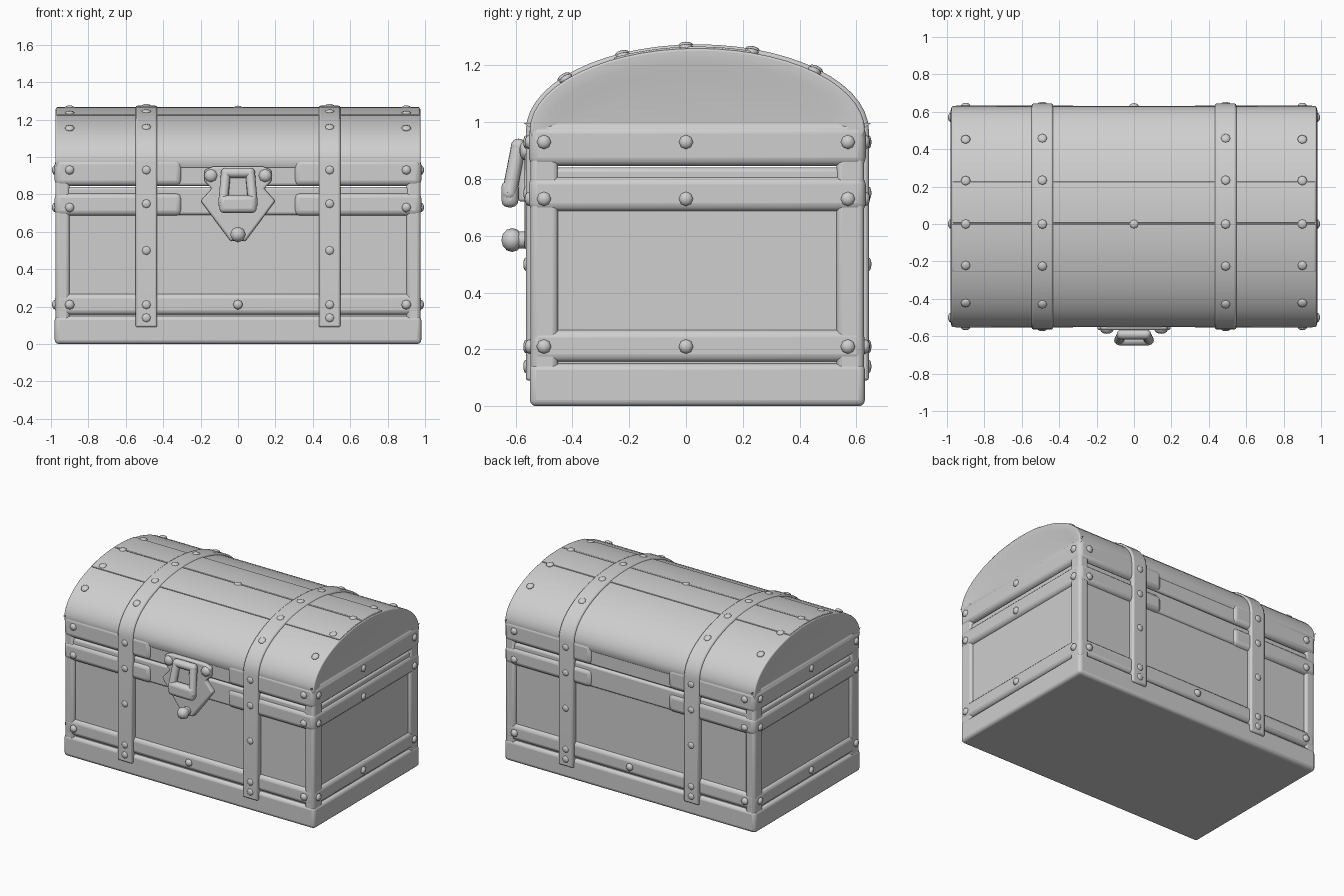
import bpy, bmesh, math
from mathutils import Vector

if "Cube" in bpy.data.objects:
    bpy.data.objects.remove(bpy.data.objects["Cube"])

mat = bpy.data.materials.new("light grey")
mat.diffuse_color = (0.62, 0.62, 0.62, 1)
mat.use_nodes = True
mat.node_tree.nodes["Principled BSDF"].inputs["Base Color"].default_value = mat.diffuse_color

YC, HALF, SPRING, RISE = 0.04, 0.59, 0.97, 0.29   # lid arch: centre, half depth, start height, rise


def finish(name, bm, bevel=0.0, segs=3, angle=40):
    bmesh.ops.recalc_face_normals(bm, faces=bm.faces)
    me = bpy.data.meshes.new(name)
    bm.to_mesh(me)
    bm.free()
    ob = bpy.data.objects.new(name, me)
    bpy.context.collection.objects.link(ob)
    me.materials.append(mat)
    if bevel:
        m = ob.modifiers.new("bevel", 'BEVEL')
        m.width, m.segments, m.limit_method = bevel, segs, 'ANGLE'
        m.angle_limit = math.radians(35)
    bpy.ops.object.select_all(action='DESELECT')
    ob.select_set(True)
    bpy.context.view_layer.objects.active = ob
    bpy.ops.object.shade_smooth_by_angle(angle=math.radians(angle))
    return ob


def add_box(bm, x0, x1, y0, y1, z0, z1):
    vs = bmesh.ops.create_cube(bm, size=1)["verts"]
    for v in vs:
        v.co = Vector(((x0 + x1) / 2 + v.co.x * (x1 - x0),
                       (y0 + y1) / 2 + v.co.y * (y1 - y0),
                       (z0 + z1) / 2 + v.co.z * (z1 - z0)))


def boxes(name, dims, bevel):
    bm = bmesh.new()
    for d in dims:
        add_box(bm, *d)
    return finish(name, bm, bevel)


def add_prism(bm, pts, a, b, axis='x'):
    """Extrude a 2D outline along x (points y,z) or along y (points x,z)."""
    def place(p, t):
        return (t, p[0], p[1]) if axis == 'x' else (p[0], t, p[1])
    f = bm.faces.new([bm.verts.new(place(p, a)) for p in pts])
    g = bm.faces.new([bm.verts.new(place(p, b)) for p in reversed(pts)])
    n = len(pts)
    va, vb = list(f.verts), list(g.verts)[::-1]
    for i in range(n):
        j = (i + 1) % n
        bm.faces.new([va[j], va[i], vb[i], vb[j]])
    return f, g


def arch(off, t0=math.pi, t1=0.0, n=28):
    return [(YC + (HALF + off) * math.cos(t0 + (t1 - t0) * i / n),
             SPRING + (RISE + off) * math.sin(t0 + (t1 - t0) * i / n)) for i in range(n + 1)]


# recessed chest walls, slightly fuller around the lid joint
boxes("chest_body", [(-0.958, 0.958, -0.528, 0.608, 0.02, 0.80)], 0.01)
boxes("joint_wall", [(-0.966, 0.966, -0.54, 0.62, 0.69, 0.84),
                     (-0.966, 0.966, -0.54, 0.62, 0.845, 0.99)], 0.015)

# base plinth and lower rail
boxes("base_plinth", [(-0.98, 0.98, -0.55, 0.63, 0, 0.15)], 0.022)
boxes("lower_rail", [(-0.978, 0.978, -0.548, 0.628, 0.155, 0.27)], 0.028)

# rails above and below the joint, broken at the middle of front and back
boxes("joint_rails", [(*sorted((s * 0.3, s * 0.98)), -0.553, 0.633, a, b)
                      for s in (-1, 1) for a, b in ((0.685, 0.81), (0.845, 0.99))], 0.03)

# corner posts
boxes("corner_posts", [(*sorted((s * 0.9, s * 0.976)), a, b, 0.05, 0.97)
                       for s in (-1, 1) for a, b in ((-0.547, -0.45), (0.53, 0.627))], 0.02)

# domed lid with shallow recessed ends
bm = bmesh.new()
outline = [(YC - HALF + 0.01, 0.94)] + arch(0) + [(YC + HALF - 0.01, 0.94)]
ends = add_prism(bm, outline, -0.976, 0.976)
bmesh.ops.recalc_face_normals(bm, faces=bm.faces)
for f in ends:
    bmesh.ops.inset_region(bm, faces=[f], thickness=0.05, depth=0)
    bmesh.ops.inset_region(bm, faces=[f], thickness=0.04, depth=-0.012)
finish("lid", bm, 0.015)

# raised top slats on the lid
bm = bmesh.new()
for t0, t1 in ((2.09, 1.64), (1.63, 1.25)):
    add_prism(bm, arch(0.006, t0, t1, 8) + arch(-0.02, t1, t0, 8), -0.97, 0.97)
finish("lid_slats", bm, 0.004, 2)

# straps running from front, over the lid, to the back
bm = bmesh.new()
for s in (-1, 1):
    outer = [(YC - HALF - 0.014, 0.09)] + arch(0.014) + [(YC + HALF + 0.014, 0.09)]
    inner = [(YC + HALF - 0.04, 0.09)] + arch(-0.04, 0, math.pi) + [(YC - HALF + 0.04, 0.09)]
    add_prism(bm, outer + inner, s * 0.49 - 0.058, s * 0.49 + 0.058)
finish("straps", bm, 0.01, 2)

# rivets: low domes pointing outward
bm = bmesh.new()


def rivet(loc, normal, r=0.026, h=0.018):
    q = Vector(normal).to_track_quat('Z', 'Y')
    vs = bmesh.ops.create_uvsphere(bm, u_segments=8, v_segments=6, radius=1)["verts"]
    for v in vs:
        v.co = Vector(loc) + q @ Vector((v.co.x * r, v.co.y * r, v.co.z * h))


for s in (-1, 1):
    for z in (0.21, 0.73, 0.93):
        for y, d in ((-0.55, -1), (0.63, 1)):
            rivet((s * 0.9, y, z), (0, d, 0))
        for y in (-0.5, 0.0, 0.57):
            rivet((s * 0.977, y, z), (s, 0, 0))
    for z in (0.14, 0.21, 0.5, 0.75, 0.93):
        for y, d in ((-0.563, -1), (0.643, 1)):
            rivet((s * 0.49, y, z), (0, d, 0), 0.024, 0.01)
    for y in (-0.42, -0.22, 0.0, 0.23, 0.45):
        c = (y - YC) / HALF
        k = math.sqrt(1 - c * c)
        for x, o in ((s * 0.49, 0.012), (s * 0.9, 0.004)):
            rivet((x, YC + (HALF + o) * c, SPRING + (RISE + o) * k), (0, c / HALF, k / RISE), 0.026, 0.012)
for z in (0.21,):
    rivet((0, -0.548, z), (0, -1, 0))
    rivet((0, 0.628, z), (0, 1, 0))
rivet((0, 0.0, SPRING + RISE), (0, 0, 1), 0.026, 0.014)
finish("rivets", bm, angle=60)

# lock plate: broad shoulders tapering to a point under the knob
bm = bmesh.new()
half = [(0.13, 0.95), (0.18, 0.93), (0.18, 0.87), (0.14, 0.83), (0.2, 0.765), (0.04, 0.55)]
add_prism(bm, half + [(-x, z) for x, z in reversed(half)], -0.568, -0.52, 'y')
finish("lock_plate", bm, 0.012)

# lobes beside the hasp
bm = bmesh.new()
for s in (-1, 1):
    rivet((s * 0.145, -0.565, 0.9), (0, -1, 0), 0.036, 0.022)
finish("lock_lobes", bm, angle=60)

# hasp: leaning square ring with a heavier lower bar
bm = bmesh.new()


def rod(a, b, r):
    a, b = Vector(a), Vector(b)
    q = (b - a).to_track_quat('Z', 'Y')
    vs = bmesh.ops.create_cone(bm, cap_ends=True, segments=12, radius1=r, radius2=r,
                               depth=(b - a).length)["verts"]
    for v in vs:
        v.co = (a + b) / 2 + q @ v.co
    for p in (a, b):
        for v in bmesh.ops.create_uvsphere(bm, u_segments=12, v_segments=8, radius=r)["verts"]:
            v.co += p


for s in (-1, 1):
    rod((s * 0.065, -0.59, 0.915), (s * 0.08, -0.622, 0.75), 0.026)
rod((-0.065, -0.59, 0.915), (0.065, -0.59, 0.915), 0.027)
finish("hasp_ring", bm, angle=50)
boxes("hasp_bar", [(-0.1, 0.1, -0.65, -0.59, 0.7, 0.795)], 0.025)
boxes("hasp_back", [(-0.07, 0.07, -0.59, -0.55, 0.72, 0.9)], 0.012)

# lock knob on a short stem
bm = bmesh.new()
rod((0, -0.54, 0.585), (0, -0.59, 0.585), 0.03)
rivet((0, -0.612, 0.585), (0, -1, 0), 0.042, 0.038)
finish("lock_knob", bm, angle=60)
